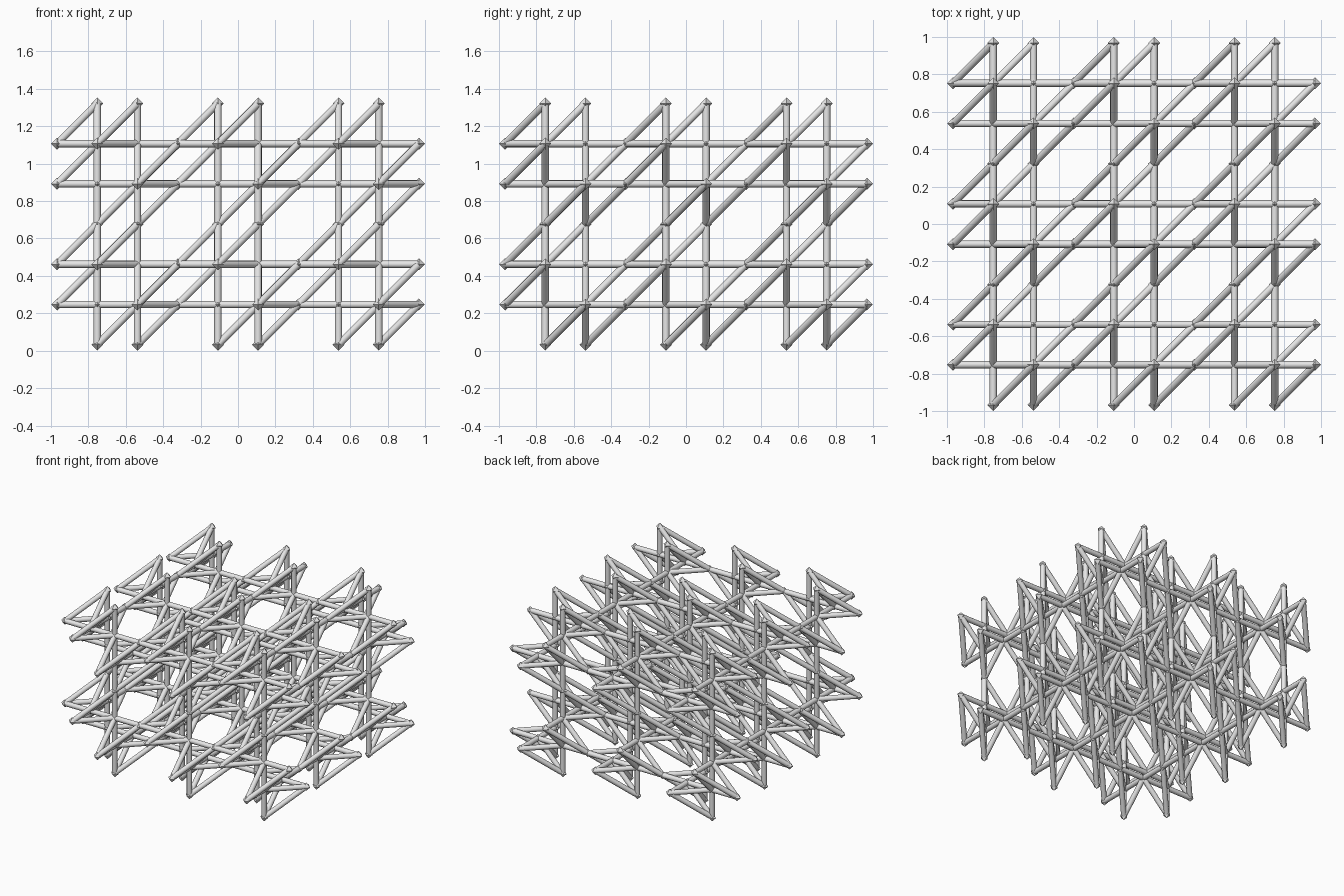
import bpy
import bmesh
from itertools import product
from mathutils import Matrix, Vector

if "Cube" in bpy.data.objects:
    bpy.data.objects.remove(bpy.data.objects["Cube"], do_unlink=True)

CELLS = (3, 3, 2)
STEP = 0.215            # a third of one lattice cell
STRUT_RADIUS = 0.0195
JOINT_RADIUS = 0.032
SIDES = 12

grey = bpy.data.materials.new("light grey")
grey.use_nodes = True
colour = (0.8, 0.8, 0.8, 1)
grey.diffuse_color = colour
grey.node_tree.nodes["Principled BSDF"].inputs["Base Color"].default_value = colour


def is_joint(p):
    """Joints sit on the cell faces and on a six-point ring inside each cell."""
    r = [c % 3 for c in p]
    on_face = sorted(r) == [0, 1, 2]
    on_ring = 0 not in r and len(set(r)) == 2
    return on_face or on_ring


def position(p):
    x, y, z = (STEP * (c - 1.5 * n) for c, n in zip(p, CELLS))
    return Vector((x, y, z + 1.5 * CELLS[2] * STEP + JOINT_RADIUS))


def add_strut(bm, a, b):
    axis = b - a
    turn = Vector((0, 0, 1)).rotation_difference(axis).to_matrix().to_4x4()
    bmesh.ops.create_cone(
        bm, cap_ends=True, segments=SIDES, radius1=STRUT_RADIUS,
        radius2=STRUT_RADIUS, depth=axis.length,
        matrix=Matrix.Translation((a + b) / 2) @ turn)


def finish(bm, name):
    # Round the strut walls; end caps and joints stay flat
    for face in bm.faces:
        face.smooth = len(face.verts) == 4
    mesh = bpy.data.meshes.new(name)
    bm.to_mesh(mesh)
    bm.free()
    mesh.materials.append(grey)
    obj = bpy.data.objects.new(name, mesh)
    bpy.context.collection.objects.link(obj)


joints = {p for p in product(*(range(3 * n + 1) for n in CELLS)) if is_joint(p)}
directions = [d for d in product((0, 1), repeat=3) if any(d)]

# Struts: straight, face-diagonal and body-diagonal links between joints
groups = {1: ("straight_struts", bmesh.new()),
          2: ("face_diagonal_struts", bmesh.new()),
          3: ("body_diagonal_struts", bmesh.new())}
for p in sorted(joints):
    for d in directions:
        q = tuple(a + b for a, b in zip(p, d))
        if q in joints:
            add_strut(groups[sum(d)][1], position(p), position(q))
for name, bm in groups.values():
    finish(bm, name)

# Joints: small eight-faced knots where the struts meet
bm = bmesh.new()
for p in sorted(joints):
    bmesh.ops.create_uvsphere(bm, u_segments=4, v_segments=2, radius=JOINT_RADIUS,
                              matrix=Matrix.Translation(position(p)))
finish(bm, "joints")
